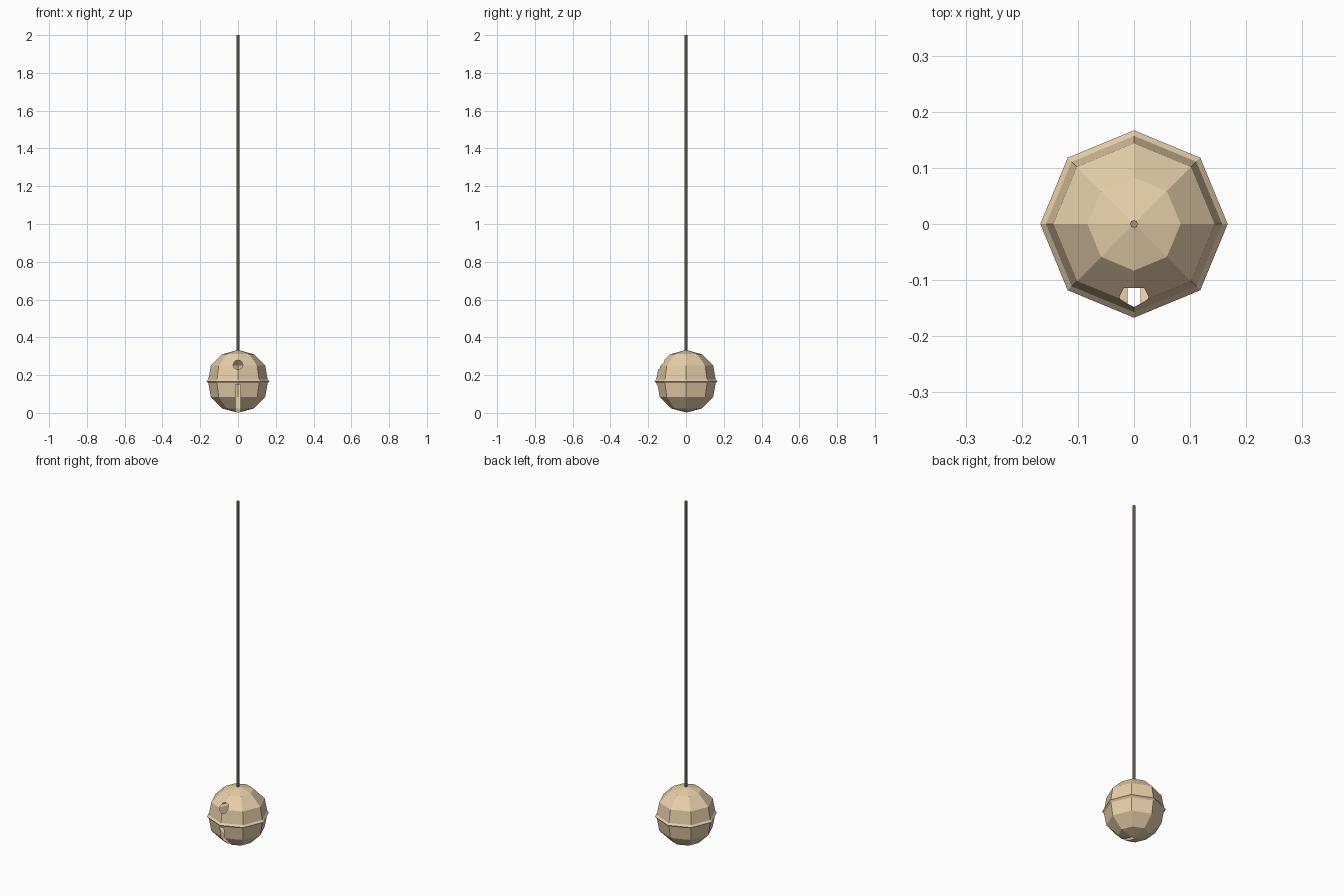
import bpy, bmesh, math
from mathutils import Vector

if "Cube" in bpy.data.objects:
    bpy.data.objects.remove(bpy.data.objects["Cube"])

SIDES = 8
MID = 0.167


def material(name, color):
    m = bpy.data.materials.new(name)
    m.diffuse_color = (*color, 1)
    m.use_nodes = True
    m.node_tree.nodes["Principled BSDF"].inputs["Base Color"].default_value = m.diffuse_color
    return m


def finish(bm, name, mat):
    me = bpy.data.meshes.new(name)
    bm.to_mesh(me)
    bm.free()
    me.materials.append(mat)
    ob = bpy.data.objects.new(name, me)
    bpy.context.collection.objects.link(ob)
    return ob


def lathe(profile):
    """Revolve an (r, z) profile whose ends lie on the axis."""
    bm = bmesh.new()
    verts = [bm.verts.new((r, 0, z)) for r, z in profile]
    edges = [bm.edges.new(p) for p in zip(verts, verts[1:])]
    bmesh.ops.spin(bm, geom=verts + edges, cent=(0, 0, 0), axis=(0, 0, 1),
                   angle=math.tau, steps=SIDES, use_merge=False)
    bmesh.ops.remove_doubles(bm, verts=bm.verts, dist=1e-4)
    bmesh.ops.recalc_face_normals(bm, faces=bm.faces)
    return bm


def cut_opening(bm, planes):
    """Remove the skin lying behind every (point, normal) plane."""
    def inside(f, used):
        c = f.calc_center_median()
        return all((c - Vector(p)).dot(Vector(n)) < 1e-6 for p, n in used)
    for i, (p, n) in enumerate(planes):
        faces = [f for f in bm.faces if inside(f, planes[:i])]
        geom = set(faces)
        for f in faces:
            geom.update(f.edges)
            geom.update(f.verts)
        bmesh.ops.bisect_plane(bm, geom=list(geom), dist=1e-6, plane_co=p, plane_no=n)
    bmesh.ops.delete(bm, geom=[f for f in bm.faces if inside(f, planes)], context='FACES')


brass = material("tan_metal", (0.80, 0.62, 0.40))
cord = material("dark_cord", (0.36, 0.31, 0.20))

# Hollow ball with a raised band around its middle
upper = [(0, 0.166), (0.083, 0.144), (0.144, 0.083), (0.157, 0.010)]
profile = ([(r, MID + z) for r, z in upper] + [(0.167, MID)]
           + [(r, MID - z) for r, z in reversed(upper)])
ball = lathe(profile)

# Front slot running down to the bottom
cut_opening(ball, [((0, -0.003, 0), (0, 1, 0)),
                   ((0.012, 0, 0), (1, 0, 0)),
                   ((-0.012, 0, 0), (-1, 0, 0)),
                   ((0, 0, 0.15), (0, 0, 1))])

# Round hole in the upper front
hole = [((0, -0.05, 0), (0, 1, 0))]
for k in range(8):
    a = (k + 0.5) * math.tau / 8
    n = Vector((math.cos(a), 0, math.sin(a)))
    hole.append((Vector((0, 0, 0.254)) + n * 0.024, n))
cut_opening(ball, hole)
finish(ball, "bell_shell", brass)

# Long hanging cord
finish(lathe([(0, 0.325), (0.007, 0.325), (0.007, 2.0), (0, 2.0)]), "hanging_cord", cord)
